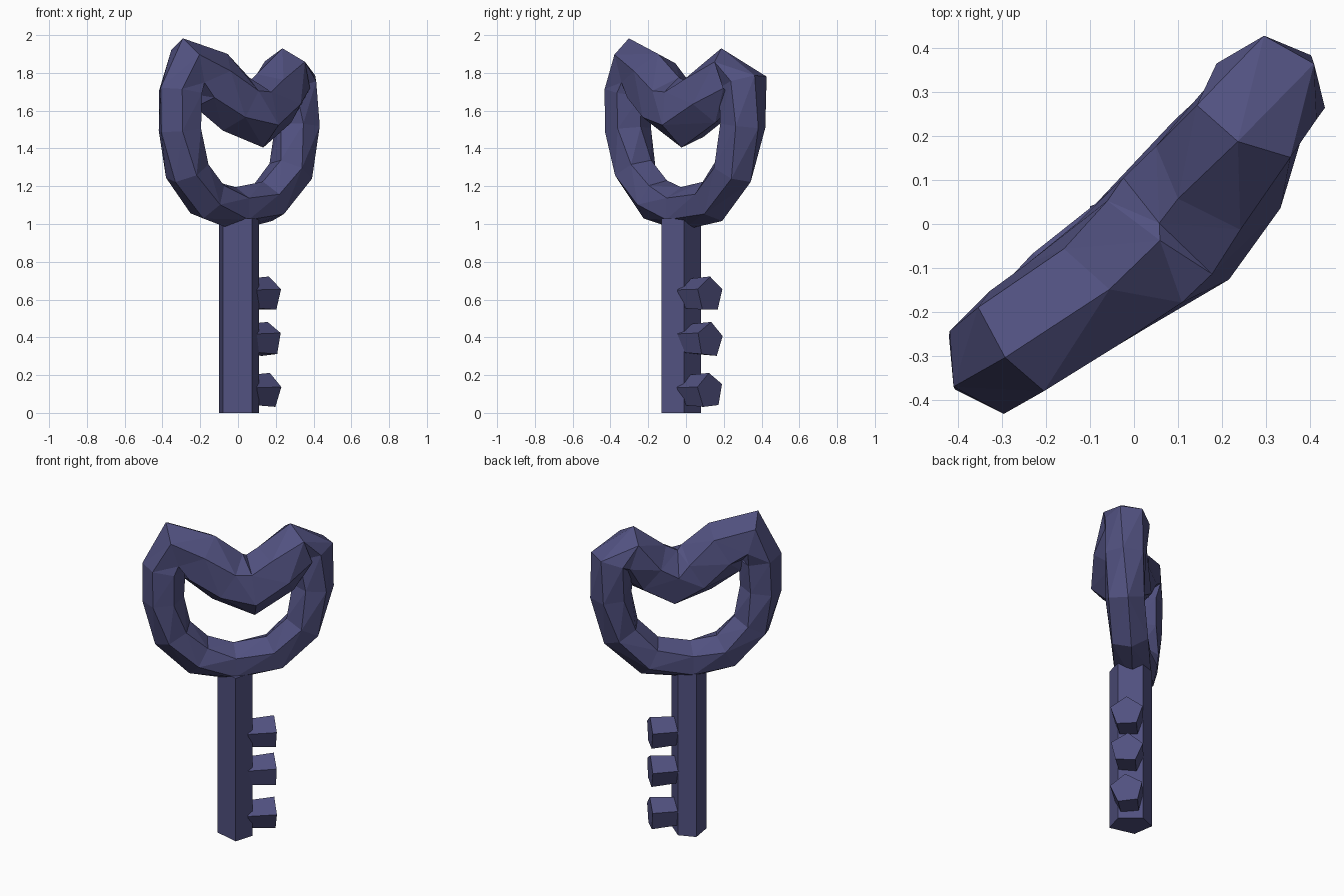
import bpy, bmesh, math
from mathutils import Vector

if "Cube" in bpy.data.objects:
    bpy.data.objects.remove(bpy.data.objects["Cube"])

mat = bpy.data.materials.new("dusty indigo")
mat.diffuse_color = (0.082, 0.082, 0.215, 1)
mat.use_nodes = True
mat.node_tree.nodes["Principled BSDF"].inputs["Base Color"].default_value = mat.diffuse_color

# Key plane runs diagonally: U across the key, W towards its face
U = Vector((1, 1, 0)).normalized()
W = Vector((1, -1, 0)).normalized()
Z = Vector((0, 0, 1))


def pos(u, w, z):
    return U * u + W * w + Z * z


def loft(name, rings, closed=False):
    """Skin a list of vertex rings; cap the ends unless the loop is closed."""
    bm = bmesh.new()
    vs = [[bm.verts.new(p) for p in ring] for ring in rings]
    n = len(vs[0])
    for i in range(len(vs) if closed else len(vs) - 1):
        a, b = vs[i], vs[(i + 1) % len(vs)]
        for j in range(n):
            k = (j + 1) % n
            bm.faces.new((a[j], a[k], b[k], b[j]))
    if not closed:
        bm.faces.new(vs[0])
        bm.faces.new(vs[-1])
    bmesh.ops.triangulate(bm, faces=[f for f in bm.faces if len(f.verts) == 4])
    bmesh.ops.recalc_face_normals(bm, faces=bm.faces)
    me = bpy.data.meshes.new(name)
    bm.to_mesh(me)
    bm.free()
    me.materials.append(mat)
    ob = bpy.data.objects.new(name, me)
    bpy.context.collection.objects.link(ob)
    return ob


# Shaft: irregular five-sided bar
section = [(-0.08, -0.09), (0.075, -0.13), (0.11, -0.01), (0.0, 0.08), (-0.10, 0.04)]
loft("shaft", [[(x, y, z) for x, y in section] for z in (0, 1.03)])

# Teeth: short five-sided pegs pointing along U
for i, (z, turn) in enumerate([(0.115, 85), (0.385, 95), (0.625, 90)]):
    rings = []
    for u, r in ((0.04, 0.085), (0.205, 0.097)):
        ring = []
        for k in range(5):
            a = math.radians(turn + 72 * k)
            ring.append(pos(u, 0.025 + r * math.cos(a), z + r * math.sin(a)))
        rings.append(ring)
    loft(f"tooth_{i + 1}", rings)

# Bow: closed heart-shaped tube, path points are (u, w, z, radius, depth radius)
path = [
    (-0.03, 0.01, 1.08, 0.115, 0.12), (-0.23, 0.0, 1.13, 0.12, 0.12),
    (-0.38, 0.0, 1.28, 0.12, 0.12), (-0.435, 0.0, 1.50, 0.12, 0.125),
    (-0.43, 0.0, 1.70, 0.125, 0.13), (-0.375, 0.0, 1.835, 0.155, 0.14),
    (-0.23, 0.03, 1.76, 0.17, 0.145), (-0.07, 0.055, 1.635, 0.165, 0.165),
    (0.06, 0.075, 1.58, 0.18, 0.175), (0.21, 0.06, 1.665, 0.165, 0.16),
    (0.35, 0.02, 1.79, 0.15, 0.14), (0.425, 0.0, 1.75, 0.13, 0.13),
    (0.435, 0.01, 1.52, 0.12, 0.125), (0.375, 0.02, 1.28, 0.12, 0.12),
    (0.21, 0.01, 1.12, 0.118, 0.12),
]
rings = []
for i, (u, w, z, r, d) in enumerate(path):
    p, q = path[i - 1], path[(i + 1) % len(path)]
    t = (pos(*q[:3]) - pos(*p[:3])).normalized()
    n = t.cross(W).normalized()
    b = t.cross(n)
    turn = 0.25 * math.sin(i * 1.3)
    rings.append([pos(u, w, z) + n * math.cos(a) * r + b * math.sin(a) * d
                  for a in (turn + math.tau * k / 6 for k in range(6))])
loft("bow", rings, closed=True)
